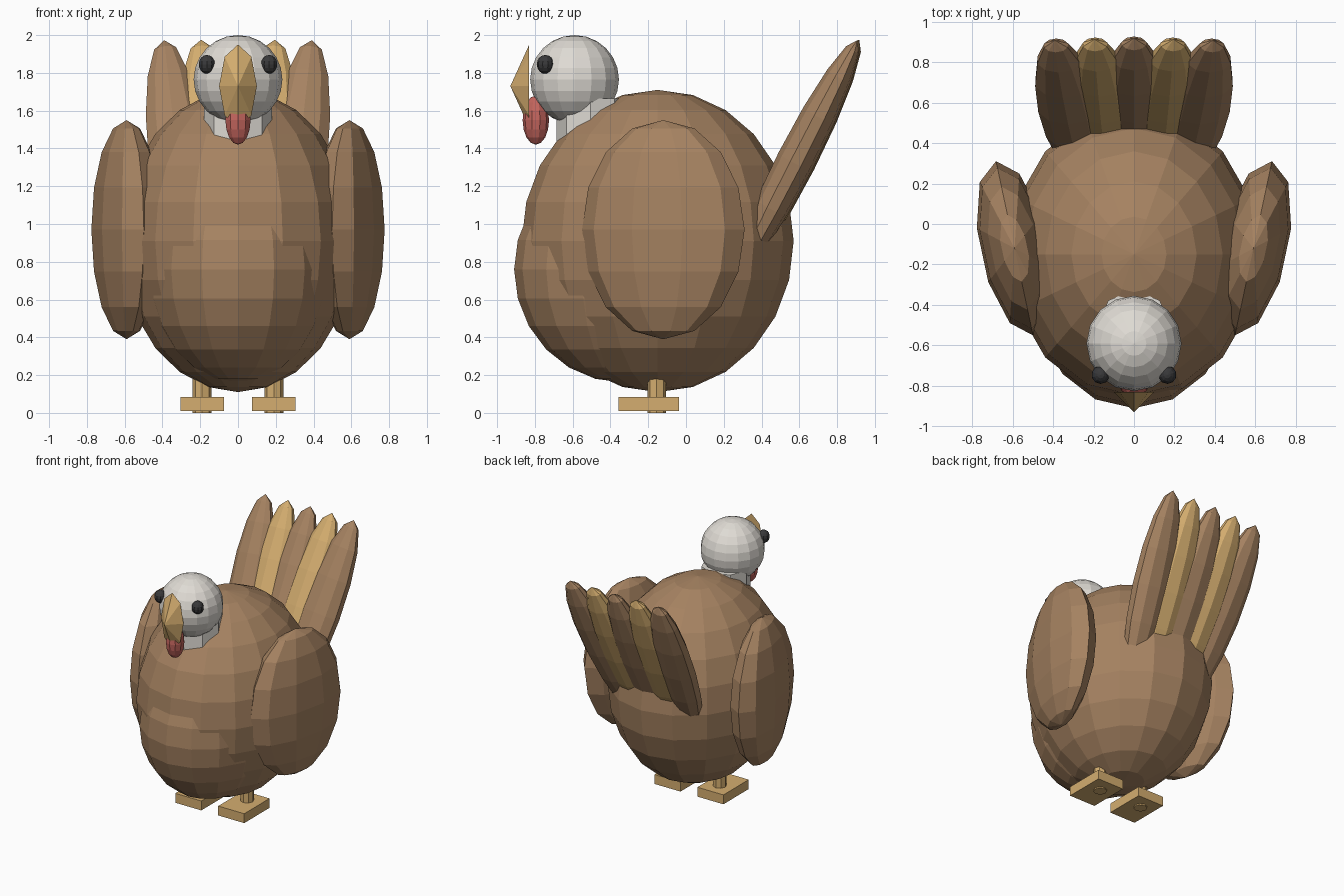
import bpy
import bmesh
from math import radians
from mathutils import Euler, Matrix, Vector

cube = bpy.data.objects.get("Cube")
if cube:
    bpy.data.objects.remove(cube, do_unlink=True)


def material(name, rgb):
    mat = bpy.data.materials.new(name)
    mat.use_nodes = True
    mat.diffuse_color = (*rgb, 1)
    bsdf = next(n for n in mat.node_tree.nodes if n.type == "BSDF_PRINCIPLED")
    bsdf.inputs["Base Color"].default_value = (*rgb, 1)
    return mat


BROWN = material("brown plumage", (0.38, 0.225, 0.12))
TAN = material("golden tan", (0.66, 0.42, 0.16))
PALE = material("pale skin", (0.74, 0.71, 0.66))
RED = material("wattle red", (0.55, 0.13, 0.11))
BLACK = material("eye black", (0.04, 0.04, 0.042))


def place(name, bm, mat, location, rotation=(0, 0, 0)):
    mesh = bpy.data.meshes.new(name)
    bm.to_mesh(mesh)
    bm.free()
    mesh.materials.append(mat)
    obj = bpy.data.objects.new(name, mesh)
    obj.location = location
    obj.rotation_euler = rotation
    bpy.context.collection.objects.link(obj)
    return obj


def ellipsoid(name, mat, location, radii, segments=16, rings=12, rotation=(0, 0, 0)):
    bm = bmesh.new()
    bmesh.ops.create_uvsphere(bm, u_segments=segments, v_segments=rings, radius=1)
    bmesh.ops.scale(bm, vec=radii, verts=bm.verts)
    return place(name, bm, mat, location, rotation)


def cone(name, mat, location, size, top=1, rotation=(0, 0, 0)):
    """Eight-sided prism or cone; size is x radius, y radius, height."""
    bm = bmesh.new()
    bmesh.ops.create_cone(bm, cap_ends=True, segments=8, radius1=1, radius2=top, depth=1)
    bmesh.ops.scale(bm, vec=size, verts=bm.verts)
    return place(name, bm, mat, location, rotation)


def box(name, mat, location, size):
    bm = bmesh.new()
    bmesh.ops.create_cube(bm, size=1)
    bmesh.ops.scale(bm, vec=size, verts=bm.verts)
    return place(name, bm, mat, location)


# Body, chest, neck and head
ellipsoid("body", BROWN, (0, -0.15, 0.91), (0.62, 0.72, 0.80))
ellipsoid("chest", BROWN, (0, -0.33, 0.76), (0.50, 0.58, 0.60))
cone("neck", PALE, (0, -0.505, 1.52), (0.18, 0.18, 0.29))
ellipsoid("head", PALE, (0, -0.59, 1.765), (0.235, 0.235, 0.235))

# Beak and wattle
cone("beak", TAN, (0, -0.88, 1.73), (0.10, 0.22, 0.10), top=0,
     rotation=(radians(90), 0, 0))
ellipsoid("wattle", RED, (0, -0.795, 1.55), (0.07, 0.07, 0.13), 10, 8)

# Paired parts
for side, s in (("left", 1), ("right", -1)):
    ellipsoid(side + "_eye", BLACK, (s * 0.165, -0.745, 1.845),
              (0.045, 0.045, 0.05), 10, 8)
    ellipsoid(side + "_wing", BROWN, (s * 0.59, -0.12, 0.97),
              (0.17, 0.44, 0.58), 10, 8, rotation=(0, 0, radians(-12 * s)))
    cone(side + "_leg", TAN, (s * 0.19, -0.155, 0.15), (0.05, 0.05, 0.30))
    box(side + "_foot", TAN, (s * 0.19, -0.197, 0.047), (0.23, 0.32, 0.075))

# Fan of tail feathers in alternating colours
for i in range(-2, 3):
    turn = Euler((radians(-27), 0.055 * i, 0))
    center = Vector((0.16 * i, 0.59 - 0.005 * abs(i), 1.335))
    ellipsoid("tail_feather_%d" % (i + 3), TAN if i % 2 else BROWN, center,
              (0.16, 0.10, 0.72), 10, 8, rotation=turn)
